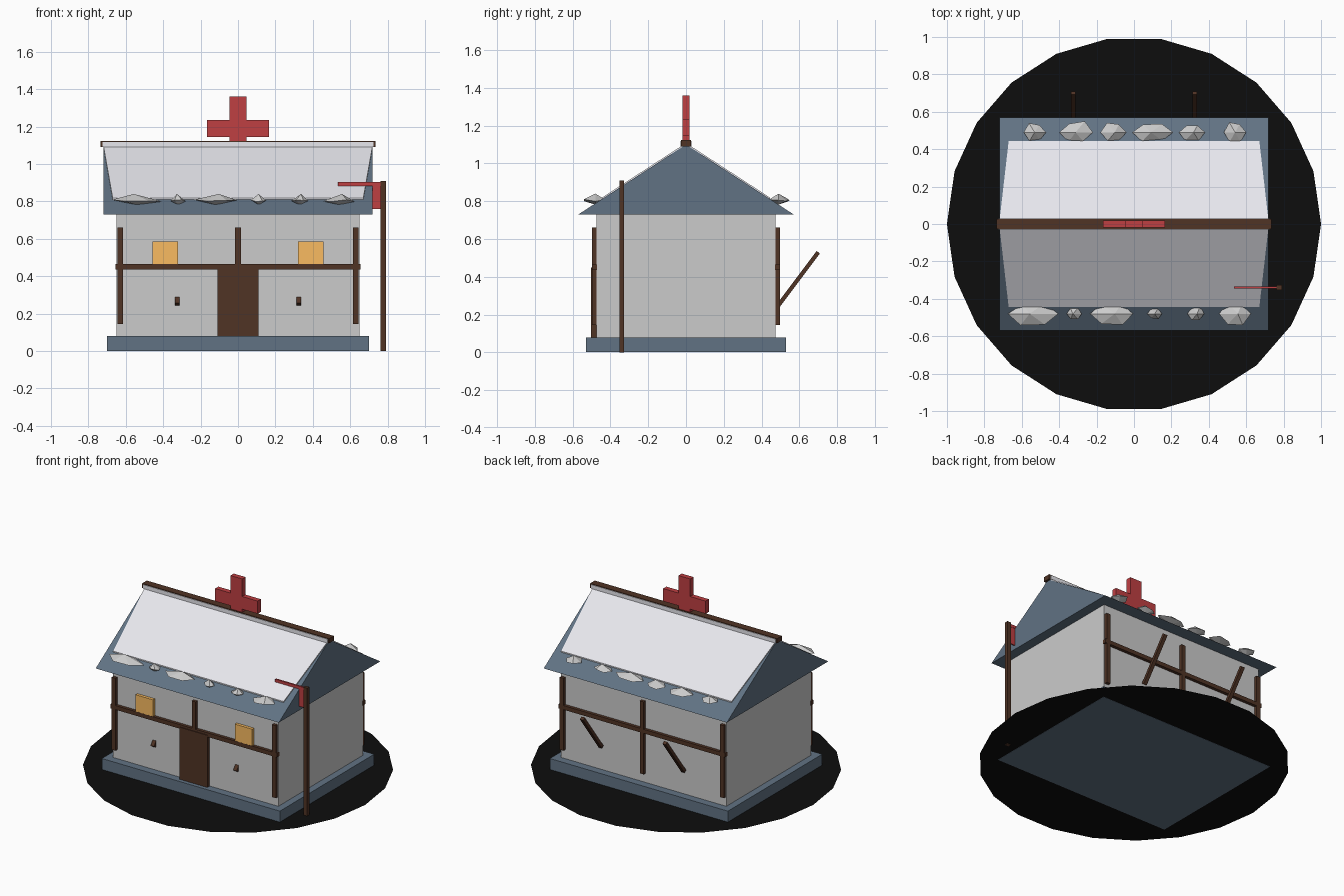
import bpy, bmesh, math, random
from mathutils import Matrix, Vector

if "Cube" in bpy.data.objects:
    bpy.data.objects.remove(bpy.data.objects["Cube"])

random.seed(4)


def mat(name, r, g, b):
    m = bpy.data.materials.new(name)
    m.diffuse_color = (r, g, b, 1)
    m.use_nodes = True
    m.node_tree.nodes["Principled BSDF"].inputs["Base Color"].default_value = m.diffuse_color
    return m


SLATE = mat("slate", 0.12, 0.17, 0.23)
WOOD = mat("wood", 0.08, 0.033, 0.018)
RED = mat("red", 0.52, 0.05, 0.055)
GLOW = mat("window_glow", 0.95, 0.5, 0.12)
SNOW = mat("snow", 0.8, 0.8, 0.85)
BLACK = mat("dark_earth", 0.004, 0.004, 0.004)


def finish(name, bm, material=None):
    bmesh.ops.recalc_face_normals(bm, faces=bm.faces)
    me = bpy.data.meshes.new(name)
    bm.to_mesh(me)
    bm.free()
    ob = bpy.data.objects.new(name, me)
    bpy.context.collection.objects.link(ob)
    if material:
        me.materials.append(material)
    return ob


def box(name, x, y, z, material=None, tilt=0):
    """Box from (min, max) ranges, optionally tilted about x."""
    bm = bmesh.new()
    size = [r[1] - r[0] for r in (x, y, z)]
    mid = Vector([(r[0] + r[1]) / 2 for r in (x, y, z)])
    bmesh.ops.create_cube(bm, size=1, matrix=Matrix.Translation(mid)
                          @ Matrix.Rotation(tilt, 4, 'X')
                          @ Matrix.Diagonal((*size, 1)))
    return finish(name, bm, material)


def disc(name, radius, sides, z, material):
    bm = bmesh.new()
    pts = [bm.verts.new((radius * math.cos(2 * math.pi * i / sides),
                         radius * math.sin(2 * math.pi * i / sides), z))
           for i in range(sides)]
    bm.faces.new(pts)
    return finish(name, bm, material)


# ground and buildings masses
disc("ground", 1.0, 22, 0.002, BLACK)
disc("ground_centre", 0.45, 32, 0.0, SLATE)
box("foundation", (-.70, .70), (-.53, .53), (0.001, .08), SLATE)
box("walls", (-.65, .65), (-.475, .475), (.08, .735))

# solid gable roof
bm = bmesh.new()
ends = [[bm.verts.new((x, y, z)) for y, z in ((-.57, .73), (.57, .73), (0, 1.10))]
        for x in (-.72, .72)]
for tri in ends:
    bm.faces.new(tri)
for i in range(3):
    j = (i + 1) % 3
    bm.faces.new((ends[0][i], ends[0][j], ends[1][j], ends[1][i]))
finish("roof", bm, SLATE)


# snow sheets, one per slope, and the lips along the ridge
def slope_z(y):
    return 1.10 - abs(y) * .37 / .57


for s, side in ((-1, "front"), (1, "back")):
    bm = bmesh.new()
    quad = [bm.verts.new((x, s * y, slope_z(y) + .008))
            for x, y in ((-.67, .445), (.67, .445), (.72, .01), (-.72, .01))]
    face = bm.faces.new(quad)
    ext = bmesh.ops.extrude_face_region(bm, geom=[face])
    for v in [g for g in ext["geom"] if isinstance(g, bmesh.types.BMVert)]:
        v.co.z -= .012
    finish(side + "_roof_snow", bm, SNOW)
    lo, hi = sorted((s * .024, s * .03))
    box(side + "_ridge_snow", (-.725, .725), (lo, hi), (1.09, 1.118), SNOW)

box("ridge_beam", (-.735, .735), (-.026, .026), (1.09, 1.123), WOOD)


# faceted snow lumps along both eaves: squat uneven bipyramids
def lump(name, x, y, w, d):
    bm = bmesh.new()
    n = 6
    ring = []
    for i in range(n):
        a = 2 * math.pi * i / n
        k = random.uniform(.8, 1.05)
        ring.append(bm.verts.new((x + math.cos(a) * w / 2 * (1 if i % 3 == 0 else k),
                                  y + math.sin(a) * d / 2 * k * 1.1,
                                  .805 + random.uniform(-.006, .006))))
    top = bm.verts.new((x + random.uniform(-.1, .1) * w, y, .84))
    low = bm.verts.new((x, y, .782))
    for i in range(n):
        j = (i + 1) % n
        bm.faces.new((ring[i], ring[j], top))
        bm.faces.new((ring[j], ring[i], low))
    finish(name, bm)


front = ((-.54, .27, .13), (-.32, .08, .06), (-.12, .23, .12),
         (.11, .08, .06), (.33, .09, .08), (.54, .17, .13))
back = ((-.53, .12, .10), (-.31, .18, .12), (-.11, .14, .11),
        (.10, .22, .10), (.31, .14, .09), (.54, .12, .11))
for side, y, row in (("front", -.48, front), ("back", .49, back)):
    for i, (x, w, d) in enumerate(row):
        lump(f"{side}_snow_lump_{i}", x, y, w, d)

# timber framing on front and back walls, with tilted braces
for s, side in ((-1, "front"), (1, "back")):
    depth = tuple(sorted((s * .47, s * .497)))
    for x in (-.63, 0, .63):
        box(side + "_post", (x - .015, x + .015), depth, (.145, .66), WOOD)
    box(side + "_rail", (-.655, .655), depth, (.437, .466), WOOD)
    for x in (-.325, .325):
        y = s * .49 + .105
        box(side + "_brace", (x - .013, x + .013), (y - .011, y + .011),
            (.215, .565), WOOD, tilt=-math.atan2(.21, .28))

# door and lit windows
box("door", (-.11, .11), (-.502, -.47), (.08, .45), WOOD)
for x in (-.39, .39):
    box("window", (x - .068, x + .068), (-.496, -.47), (.45, .585), GLOW)

# cross on the ridge, as one outline
bm = bmesh.new()
a, b, z0, z1, z2, z3 = .046, .167, 1.11, 1.145, 1.235, 1.36
half = [(a, z0), (a, z1), (b, z1), (b, z2), (a, z2), (a, z3)]
outline = half + [(-x, z) for x, z in reversed(half)]
face = bm.faces.new([bm.verts.new((x, -.018, z)) for x, z in outline])
ext = bmesh.ops.extrude_face_region(bm, geom=[face])
for v in [g for g in ext["geom"] if isinstance(g, bmesh.types.BMVert)]:
    v.co.y = .018
finish("ridge_cross", bm, RED)

# pole with red arm and hanging banner
box("pole", (.762, .79), (-.353, -.327), (0, .91), WOOD)
box("pole_arm", (.535, .78), (-.346, -.334), (.884, .904), RED)
box("pole_banner", (.72, .765), (-.344, -.336), (.76, .89), RED)
